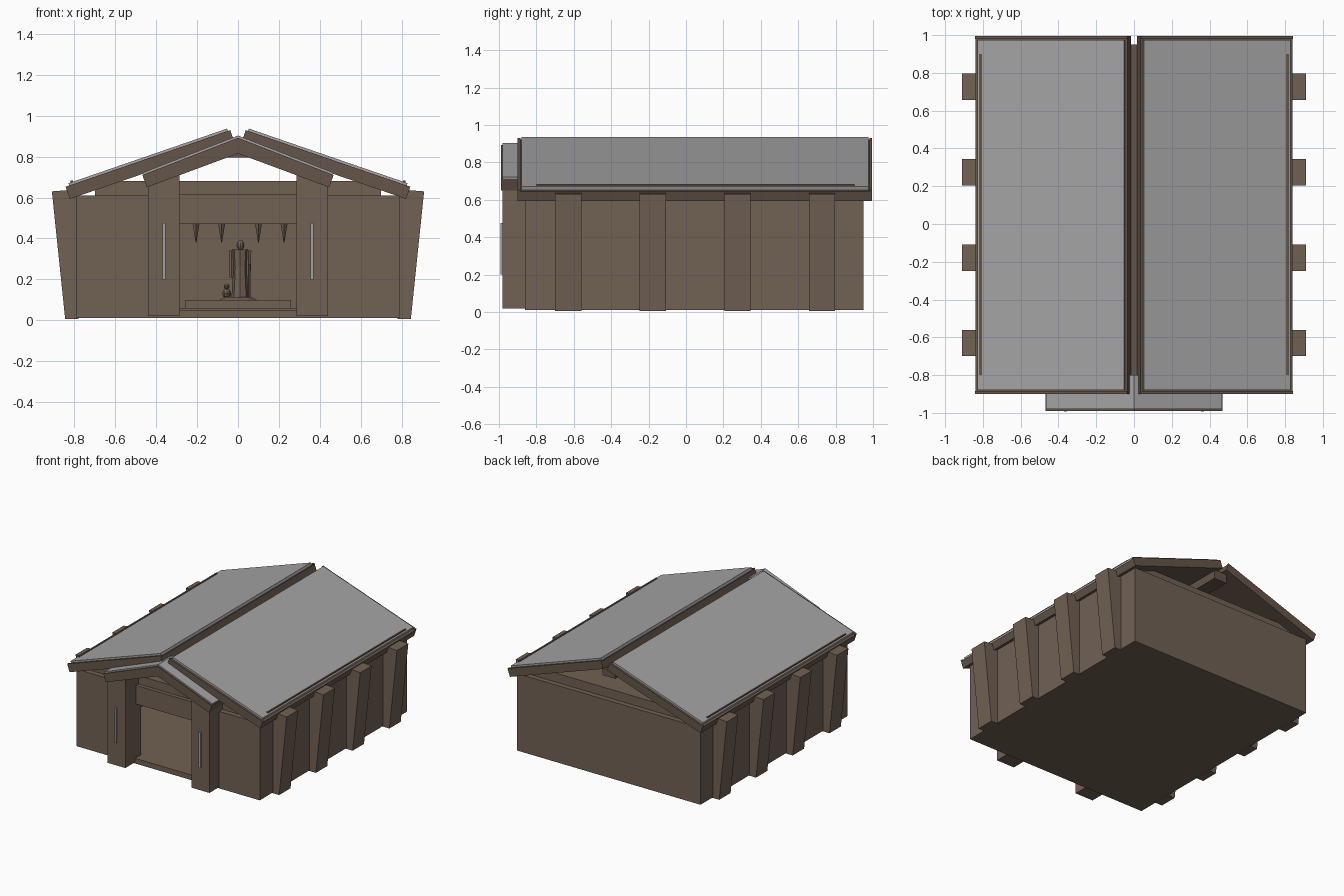
import bpy, bmesh
from mathutils import Vector

cube = bpy.data.objects.get("Cube")
if cube:
    bpy.data.objects.remove(cube, do_unlink=True)


def material(name, r, g, b):
    m = bpy.data.materials.new(name)
    m.use_nodes = True
    m.diffuse_color = (r, g, b, 1)
    m.node_tree.nodes["Principled BSDF"].inputs["Base Color"].default_value = (r, g, b, 1)
    return m


WOOD = material("brown timber", 0.165, 0.12, 0.088)
TRIM = material("dark timber", 0.13, 0.093, 0.068)
SHEET = material("grey sheet", 0.37, 0.37, 0.375)


def finish(name, bm, mat):
    bmesh.ops.recalc_face_normals(bm, faces=bm.faces)
    mesh = bpy.data.meshes.new(name)
    bm.to_mesh(mesh)
    bm.free()
    mesh.materials.append(mat)
    ob = bpy.data.objects.new(name, mesh)
    bpy.context.collection.objects.link(ob)
    return ob


def prism(name, points, y0, y1, mat, side=1):
    """Extrude an x-z outline along y; side=-1 mirrors it in x."""
    bm = bmesh.new()
    face = bm.faces.new([bm.verts.new((x * side, y0, z)) for x, z in points])
    out = bmesh.ops.extrude_face_region(bm, geom=[face])
    verts = [v for v in out["geom"] if isinstance(v, bmesh.types.BMVert)]
    bmesh.ops.translate(bm, verts=verts, vec=(0, y1 - y0, 0))
    return finish(name, bm, mat)


def box(name, x0, x1, y0, y1, z0, z1, mat=WOOD, side=1):
    return prism(name, [(x0, z0), (x1, z0), (x1, z1), (x0, z1)], y0, y1, mat, side)


def cone(name, loc, r1, r2, depth, sides=8, mat=WOOD):
    bm = bmesh.new()
    bmesh.ops.create_cone(bm, cap_ends=True, segments=sides, radius1=r1, radius2=r2, depth=depth)
    bmesh.ops.translate(bm, verts=bm.verts, vec=loc)
    return finish(name, bm, mat)


def ball(name, loc, scale, mat=WOOD):
    bm = bmesh.new()
    bmesh.ops.create_uvsphere(bm, u_segments=10, v_segments=6, radius=1)
    bmesh.ops.scale(bm, verts=bm.verts, vec=scale)
    bmesh.ops.translate(bm, verts=bm.verts, vec=loc)
    return finish(name, bm, mat)


def slope(name, inner, outer, low, high, y0, y1, mat, side):
    """Sloping board between two x-z points, from low to high along its normal."""
    a, b = Vector(inner), Vector(outer)
    d = (b - a).normalized()
    n = Vector((-d.y, d.x))
    pts = [a + n * low, b + n * low, b + n * high, a + n * high]
    return prism(name, [(p.x, p.y) for p in pts], y0, y1, mat, side)


# Floor, hall walls and ceiling
box("floor", -0.79, 0.79, -0.86, 0.95, 0.01, 0.05)
box("back_wall", -0.79, 0.79, 0.90, 0.95, 0.05, 0.61)
box("ceiling", -0.70, 0.70, -0.82, 0.91, 0.60, 0.68)
box("door_lintel", -0.30, 0.30, -0.85, -0.78, 0.47, 0.615)
for y in (-0.3, 0.2):
    box("ceiling_beam", -0.75, 0.75, y - 0.05, y + 0.05, 0.475, 0.60)

for side, word in ((1, "left"), (-1, "right")):
    box(word + "_wall", 0.74, 0.79, -0.86, 0.90, 0.05, 0.61, side=side)
    box(word + "_front_wall", 0.29, 0.74, -0.86, -0.81, 0.05, 0.61, side=side)

    # Wedge buttresses, flaring outward towards the eaves
    for i in range(4):
        y = -0.63 + i * 0.4525
        prism(word + "_buttress", [(0.78, 0.005), (0.845, 0.005), (0.91, 0.63), (0.78, 0.64)],
              y - 0.07, y + 0.07, WOOD, side)

    # Main roof: board, raised border and sheet covering
    ridge, eave = (0.035, 0.922), (0.84, 0.645)
    slope(word + "_roof_board", ridge, eave, -0.055, 0, -0.90, 0.995, TRIM, side)
    for y0 in (-0.90, 0.98):
        slope(word + "_roof_end_trim", ridge, eave, 0, 0.008, y0, y0 + 0.015, TRIM, side)
    slope(word + "_roof_sheet", (0.047, 0.918), (0.822, 0.651), 0, 0.02, -0.88, 0.975, SHEET, side)
    box(word + "_eave_strip", 0.806, 0.818, -0.80, 0.90, 0.66, 0.683, TRIM, side)

    # Porch pillar with a slim light bar
    prism(word + "_porch_pillar", [(0.285, 0.02), (0.44, 0.02), (0.44, 0.69), (0.285, 0.75)],
          -0.98, -0.79, WOOD, side)
    box(word + "_pillar_bar", 0.355, 0.37, -0.993, -0.98, 0.20, 0.475, SHEET, side)

    # Porch roof
    prism(word + "_porch_roof", [(0, 0.815), (0.445, 0.65), (0.468, 0.71), (0, 0.892)],
          -0.99, -0.80, TRIM, side)
    prism(word + "_porch_sheet", [(0, 0.892), (0.462, 0.712), (0.465, 0.722), (0, 0.903)],
          -0.98, -0.80, SHEET, side)

# Ridge beam showing in the gap between the roof halves
box("ridge_beam", -0.055, 0.055, -0.80, 0.95, 0.795, 0.865, TRIM)

# Hanging spikes
for x in (-0.205, -0.08, 0.10, 0.225):
    cone("hanging_spike", (x, -0.3, 0.43), 0.002, 0.018, 0.1, 4)

# Plinth and statue
box("plinth_step", -0.29, 0.29, -0.05, 0.55, 0.05, 0.06)
box("plinth", -0.26, 0.26, 0.0, 0.5, 0.06, 0.10)
SY = 0.25
cone("statue_base", (0, SY, 0.105), 0.1, 0.07, 0.015, 10)
cone("statue_robe", (0.01, SY, 0.19), 0.042, 0.032, 0.16)
cone("statue_torso", (0.01, SY, 0.305), 0.034, 0.04, 0.08)
ball("statue_head", (0.012, SY, 0.367), (0.02, 0.02, 0.025))
for side in (1, -1):
    cone("statue_arm", (0.01 + side * 0.042, SY, 0.275), 0.011, 0.015, 0.13, 6)
cone("statue_staff", (0.055, SY - 0.02, 0.19), 0.007, 0.007, 0.17, 6)
ball("statue_hound_body", (-0.055, SY, 0.13), (0.022, 0.035, 0.025))
ball("statue_hound_head", (-0.055, SY - 0.03, 0.165), (0.014, 0.018, 0.014))
